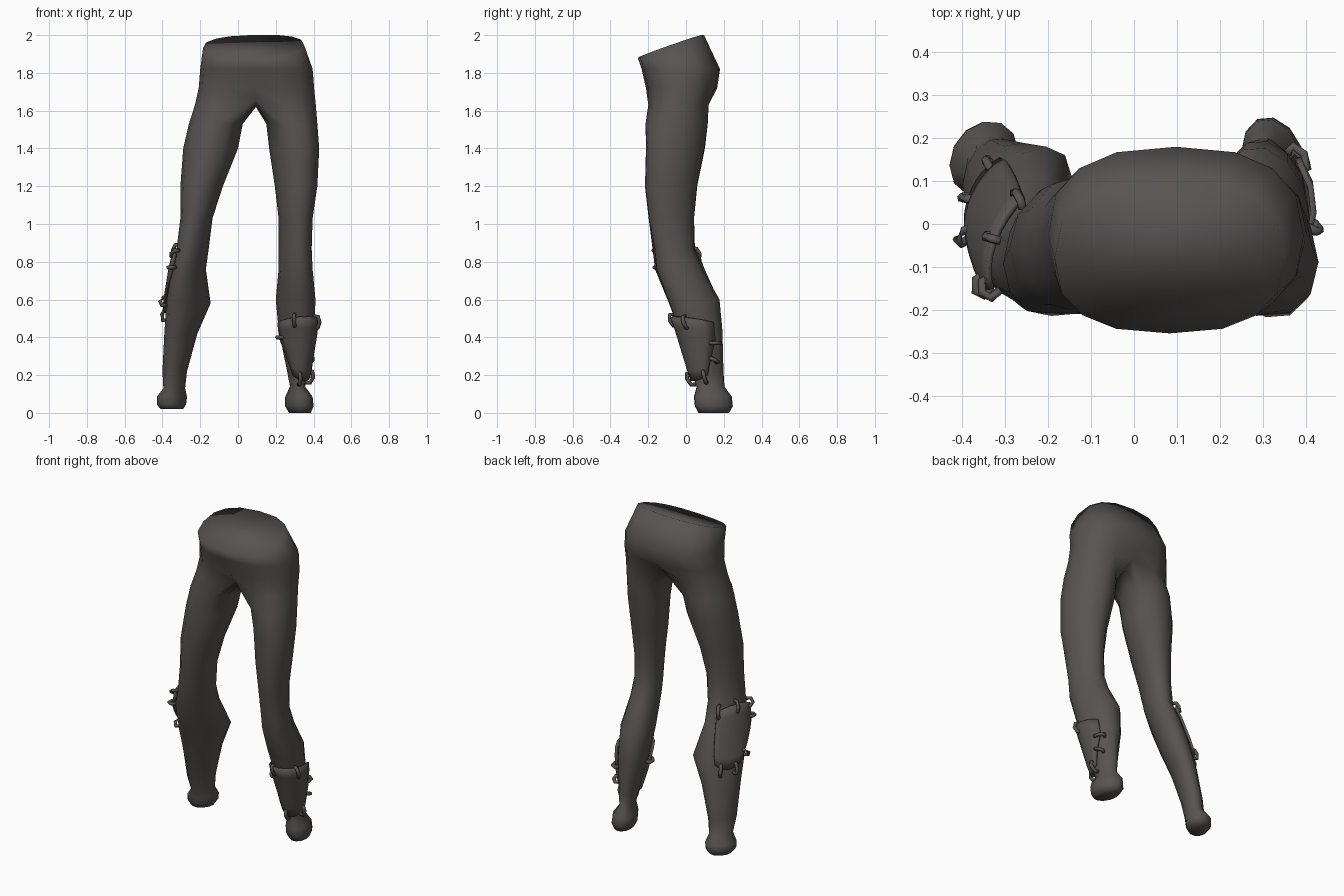
import bpy, bmesh, math
from mathutils import Vector

if "Cube" in bpy.data.objects:
    bpy.data.objects.remove(bpy.data.objects["Cube"])

cloth = bpy.data.materials.new("dark grey cloth")
cloth.diffuse_color = (0.095, 0.088, 0.084, 1)
cloth.use_nodes = True
cloth.node_tree.nodes["Principled BSDF"].inputs["Base Color"].default_value = cloth.diffuse_color

# Leg sections: x min, x max, y min, y max, z, skew
LEFT = [(-.26, .025, -.21, .115, 1.53, 0), (-.29, 0, -.21, .10, 1.4, 0),
        (-.305, -.08, -.215, .06, 1.2, .1), (-.305, -.135, -.20, .045, 1.03, .2),
        (-.325, -.155, -.18, .05, .87, .3), (-.35, -.17, -.165, .10, .76, .4),
        (-.38, -.145, -.09, .18, .58, .5), (-.39, -.215, -.03, .19, .42, .4),
        (-.40, -.27, .03, .20, .22, .3), (-.395, -.28, .06, .205, .13, .2)]
RIGHT = [(.15, .42, -.215, .115, 1.53, -.1), (.165, .43, -.215, .10, 1.4, -.2),
         (.195, .42, -.22, .06, 1.2, -.2), (.215, .395, -.20, .045, 1.03, -.2),
         (.215, .39, -.17, .045, .87, -.2), (.215, .395, -.16, .09, .76, -.2),
         (.20, .41, -.10, .18, .60, -.2), (.215, .405, -.04, .195, .44, -.2),
         (.26, .37, .025, .20, .22, -.2), (.275, .355, .055, .205, .14, -.2)]
# Flared cuffs at the ankles
LEFT += [(-.43, -.27, .065, .24, .085, .2), (-.43, -.275, .07, .24, .045, .2),
         (-.41, -.29, .085, .22, .02, .2)]
RIGHT += [(.25, .395, .04, .245, .085, -.2), (.25, .40, .045, .25, .035, -.2),
          (.27, .385, .065, .23, 0, -.2)]


def section_point(s, deg, off=0):
    x0, x1, y0, y1, z, skew = s
    t = math.radians(deg)
    return Vector(((x0 + x1) / 2 + ((x1 - x0) / 2 + off) * math.cos(t),
                   (y0 + y1) / 2 + ((y1 - y0) / 2 + off) * math.sin(t + skew), z))


def leg_point(leg, deg, z, off):
    """Point on a leg's surface at any height, pushed outward by off."""
    for a, b in zip(leg, leg[1:]):
        if b[4] <= z <= a[4]:
            f = (a[4] - z) / (a[4] - b[4])
            return section_point([p + (q - p) * f for p, q in zip(a, b)], deg, off)


def finish(name, bm, smooth=True):
    bmesh.ops.recalc_face_normals(bm, faces=bm.faces[:])
    me = bpy.data.meshes.new(name)
    bm.to_mesh(me)
    bm.free()
    me.materials.append(cloth)
    ob = bpy.data.objects.new(name, me)
    bpy.context.collection.objects.link(ob)
    for p in me.polygons:
        p.use_smooth = smooth
    return ob


def bridge(bm, a, b):
    n = len(a)
    for i in range(n):
        bm.faces.new((a[i], a[(i + 1) % n], b[(i + 1) % n], b[i]))


# Trousers: hip rings, crotch strip, then both legs
bm = bmesh.new()
HIPS = [(-.185, .35, -.255, .095, 0), (-.20, .395, -.235, .18, 1.82),
        (-.208, .403, -.212, .165, 1.72), (-.228, .412, -.21, .13, 1.63)]
rings = []
for x0, x1, y0, y1, z in HIPS:
    ring = []
    for k in range(16):
        t = math.radians(-90 + 22.5 * k)
        c, s = math.cos(t), math.sin(t)
        x = (x0 + x1) / 2 + (x1 - x0) / 2 * math.copysign(abs(c) ** .8, c)
        y = (y0 + y1) / 2 + (y1 - y0) / 2 * math.copysign(abs(s) ** .8, s)
        ring.append(bm.verts.new((x, y, z or 1.968 + .35 * y + .03 * (x - .085))))
    rings.append(ring)
split = rings[-1]
split[0].co = (.095, -.165, 1.66)
split[8].co = (.095, .10, 1.66)
bm.faces.new(rings[0])                      # closed waist
for a, b in zip(rings, rings[1:]):
    bridge(bm, a, b)
crotch = [bm.verts.new((.095, y, 1.62)) for y in (.04, -.03, -.10)]
for leg, top in ((RIGHT, split[:9] + crotch),
                 (LEFT, [split[-k % 16] for k in range(9)] + crotch)):
    prev = top
    for s in leg:
        angles = [-120 + 30 * k for k in range(12)]
        if leg is LEFT:
            angles = [180 - a for a in angles]
        ring = [bm.verts.new(section_point(s, a)) for a in angles]
        bridge(bm, prev, ring)
        prev = ring
    bm.faces.new(prev)
finish("trousers", bm)


# Patches: plates wrapped round a leg, narrowing towards the bottom
def patch(name, leg, top, bottom, z1, z0, nu=8, nv=6):
    bm = bmesh.new()
    grid = []
    for j in range(nv + 1):
        v = j / nv
        w = max(0, (v - .35) / .65)
        a = top[0] + (bottom[0] - top[0]) * w
        b = top[1] + (bottom[1] - top[1]) * w
        row = []
        for i in range(nu + 1):
            u = i / nu
            dip = .03 * (2 * u - 1) ** 2 * (1 - 2 * v)
            row.append(bm.verts.new(leg_point(leg, a + (b - a) * u,
                                              z1 + (z0 - z1) * v - dip, .012)))
        grid.append(row)
    for r, q in zip(grid, grid[1:]):
        for i in range(nu):
            bm.faces.new((r[i], r[i + 1], q[i + 1], q[i]))
    ob = finish(name, bm)
    m = ob.modifiers.new("thickness", "SOLIDIFY")
    m.thickness = .014
    m.offset = 0


patch("knee_patch", LEFT, (97, 208), (108, 165), .87, .52)
patch("shin_patch", RIGHT, (-150, 45), (-110, 10), .51, .17)


# Stitches: thick bent loops across the patch edges
def stitch(name, leg, a, b):
    mid = ((a[0] + b[0]) / 2, (a[1] + b[1]) / 2)
    pts = [leg_point(leg, *a, 0), leg_point(leg, *a, .024), leg_point(leg, *mid, .034),
           leg_point(leg, *b, .024), leg_point(leg, *b, 0)]
    bm = bmesh.new()
    prev = None
    for i, p in enumerate(pts):
        d = (pts[min(i + 1, 4)] - pts[max(i - 1, 0)]).normalized()
        side = d.cross(Vector((.3, .5, .81))).normalized()
        up = d.cross(side)
        ring = [bm.verts.new(p + .011 * (side * math.cos(k * math.pi / 3)
                                         + up * math.sin(k * math.pi / 3))) for k in range(6)]
        if prev:
            bridge(bm, prev, ring)
        else:
            bm.faces.new(ring)
        prev = ring
    bm.faces.new(prev)
    finish(name, bm)


KNEE = [((105, .81), (103, .87)), ((150, .83), (150, .89)), ((195, .83), (214, .86)),
        ((195, .77), (216, .77)), ((150, .55), (155, .49)), ((170, .61), (188, .57)),
        ((120, .55), (118, .49))]
SHIN = [((-95, .46), (-95, .52)), ((-20, .45), (-20, .51)), ((30, .37), (56, .37)),
        ((-135, .40), (-160, .40)), ((0, .22), (0, .16)), ((-80, .21), (-80, .15)),
        ((25, .29), (45, .27))]
for i, (a, b) in enumerate(KNEE):
    stitch(f"knee_stitch_{i + 1}", LEFT, a, b)
for i, (a, b) in enumerate(SHIN):
    stitch(f"shin_stitch_{i + 1}", RIGHT, a, b)
